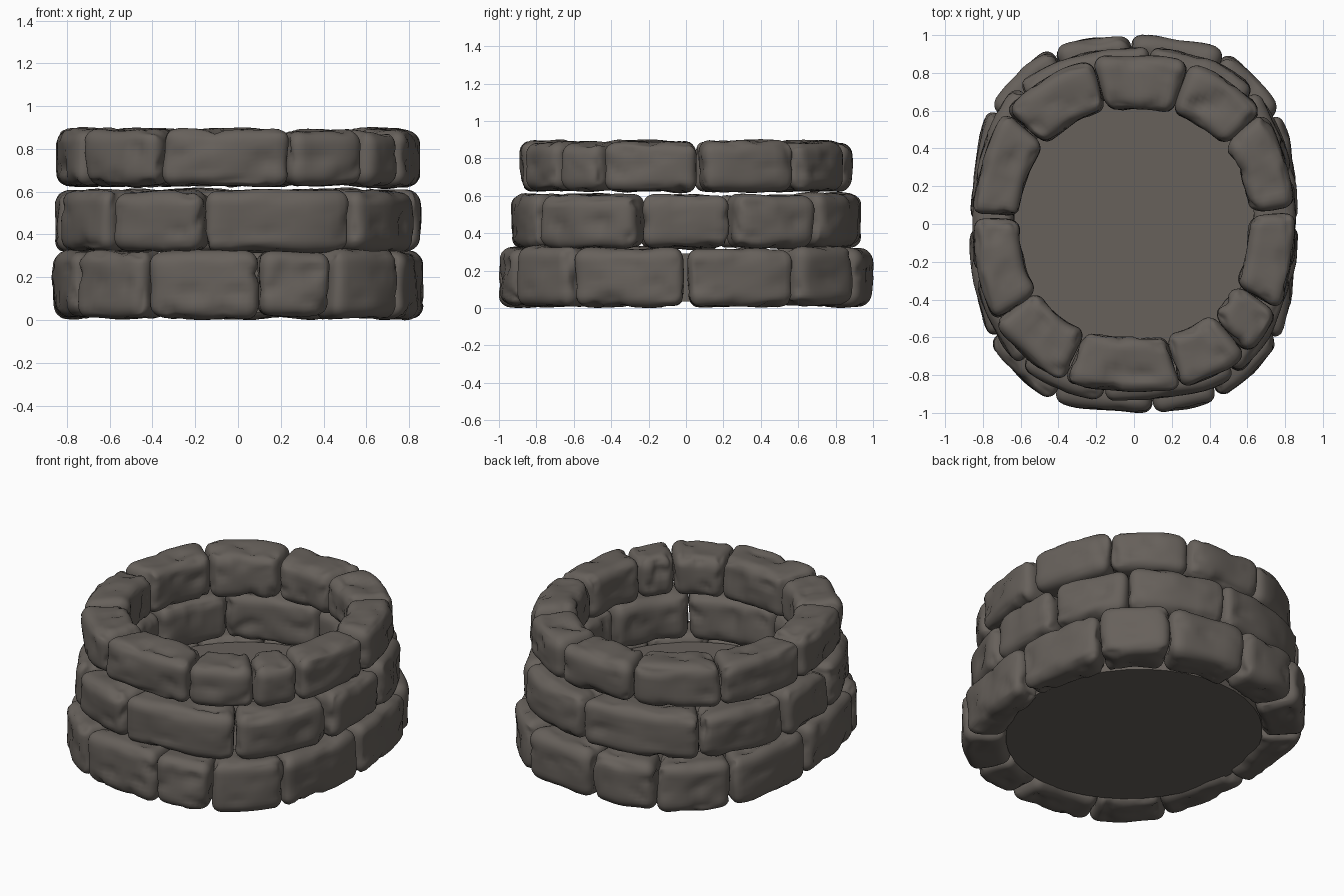
import bpy, bmesh, math, random
from mathutils import Vector, noise

if "Cube" in bpy.data.objects:
    bpy.data.objects.remove(bpy.data.objects["Cube"])

random.seed(4)

stone_mat = bpy.data.materials.new("warm grey stone")
stone_mat.diffuse_color = (0.135, 0.119, 0.105, 1)
stone_mat.use_nodes = True
stone_mat.node_tree.nodes["Principled BSDF"].inputs["Base Color"].default_value = stone_mat.diffuse_color


def ring_point(angle, a, b, n):
    """Point on a squarish oval with half widths a and b."""
    c, s = math.cos(angle), math.sin(angle)
    r = (abs(c / a) ** n + abs(s / b) ** n) ** (-1 / n)
    return Vector((r * c, r * s, 0))


def finish(bm, name):
    bmesh.ops.recalc_face_normals(bm, faces=bm.faces)
    mesh = bpy.data.meshes.new(name)
    bm.to_mesh(mesh)
    bm.free()
    mesh.materials.append(stone_mat)
    ob = bpy.data.objects.new(name, mesh)
    bpy.context.collection.objects.link(ob)
    return ob


def cube_grid(segments):
    """Cube shell from -1 to 1, split into a grid on each side."""
    bm = bmesh.new()
    bmesh.ops.create_cube(bm, size=2)
    bmesh.ops.subdivide_edges(bm, edges=bm.edges[:], cuts=segments - 1,
                              use_grid_fill=True)
    return bm


def stone(name, a0, a1, outer, inner, z0, z1):
    """Worn block filling one slice of a ring."""
    mid, half = (a0 + a1) / 2, (a1 - a0) / 2
    out_mid, in_mid = ring_point(mid, *outer), ring_point(mid, *inner)
    size = Vector(((ring_point(a1, *outer) - ring_point(a0, *outer)).length / 2 - 0.003,
                   (out_mid - in_mid).length / 2, (z1 - z0) / 2))
    seed = Vector([random.uniform(-50, 50) for _ in range(3)])
    radius = random.uniform(0.058, 0.07)
    full = size.x + 0.003
    bm = cube_grid(18)
    for v in bm.verts:
        # denser grid near the edges, then rounded corners
        p = Vector([math.sin(c * math.pi / 2) * h for c, h in zip(v.co, size)])
        core = Vector([max(-(h - radius), min(h - radius, c)) for c, h in zip(p, size)])
        normal = (p - core).normalized()
        p = core + normal * radius
        # broad lumps and small chipped dents
        lump = noise.noise(p * 6 + seed) * 0.014
        dent = max(0, noise.noise(p * 12 - seed) - 0.15) * 0.035
        p += normal * (lump - dent + 0.002)
        # wrap along the ring, partly flattened to a straight chord
        t = p.x / full
        w = (p.y / size.y + 1) / 2
        pts = []
        for oval in (inner, outer):
            curve = ring_point(mid + t * half, *oval)
            chord = ring_point(a0, *oval).lerp(ring_point(a1, *oval), (t + 1) / 2)
            pts.append(curve.lerp(chord, 0.3))
        q = pts[0].lerp(pts[1], w)
        v.co = (q.x, q.y, (z0 + z1) / 2 + p.z)
    ob = finish(bm, name)
    for f in ob.data.polygons:
        f.use_smooth = True


# Courses: joint angles in degrees, outer oval, inner oval, bottom, top
courses = {
    "bottom_stone": ((0, 38, 62, 91, 115, 141, 180, 219, 245, 276, 296, 321),
                     (0.868, 0.998, 2.6), (0.69, 0.76, 2.2), 0.01, 0.32),
    "middle_stone": ((17, 48, 85, 130, 167, 198, 231, 260, 304, 342.5),
                     (0.852, 0.942, 2.5), (0.64, 0.69, 2.3), 0.32, 0.605),
    "top_stone": ((5, 41, 71, 104, 138.5, 177, 215, 246, 286, 311, 329),
                  (0.855, 0.895, 2.27), (0.615, 0.615, 2.2), 0.622, 0.887),
}


def side_gap(angle):
    """Joints on the two flanks are wider than the others."""
    return 0.9 if abs(math.cos(math.radians(angle))) > 0.94 else 0.0


for name, (joints, outer, inner, z0, z1) in courses.items():
    for i, start in enumerate(joints):
        end = joints[i + 1] if i + 1 < len(joints) else joints[0] + 360
        stone(f"{name}_{i + 1}", math.radians(start + side_gap(start)),
              math.radians(end - side_gap(end)), outer, inner,
              z0 + random.uniform(-0.002, 0.008), z1 + random.uniform(-0.006, 0.006))

# Solid round floor inside the lowest course
bm = bmesh.new()
bmesh.ops.create_cone(bm, cap_ends=True, segments=40, radius1=1, radius2=1, depth=1)
for v in bm.verts:
    v.co = (v.co.x * 0.725, v.co.y * 0.765, 0.29 if v.co.z > 0 else 0.035)
finish(bm, "floor")
